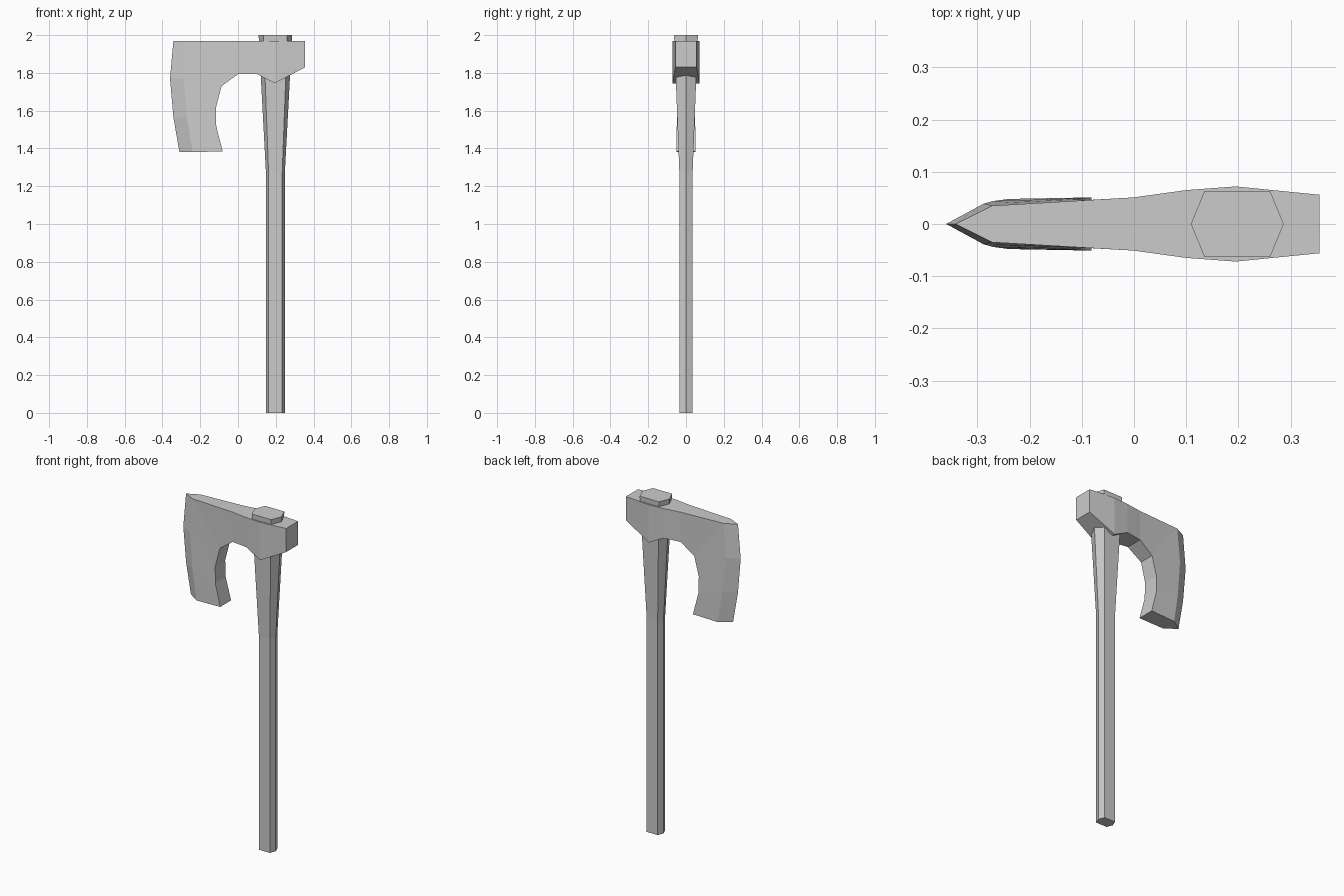
import bpy, bmesh

if "Cube" in bpy.data.objects:
    bpy.data.objects.remove(bpy.data.objects["Cube"])


def loft(name, sections):
    """Skin a list of equal-length closed rings and cap both ends."""
    bm = bmesh.new()
    rings = [[bm.verts.new(p) for p in s] for s in sections]
    n = len(rings[0])
    for a, b in zip(rings, rings[1:]):
        for i in range(n):
            j = (i + 1) % n
            bm.faces.new((a[i], a[j], b[j], b[i]))
    bm.faces.new(rings[0])
    bm.faces.new(rings[-1])
    bmesh.ops.recalc_face_normals(bm, faces=bm.faces[:])
    mesh = bpy.data.meshes.new(name)
    bm.to_mesh(mesh)
    bm.free()
    obj = bpy.data.objects.new(name, mesh)
    bpy.context.collection.objects.link(obj)
    return obj


# Handle: six-sided shaft that flares toward the top
def hexagon(z, rx, flat, ry, cx=0.198):
    pts = [(rx, 0), (flat, ry), (-flat, ry), (-rx, 0), (-flat, -ry), (flat, -ry)]
    return [(cx + x, y, z) for x, y in pts]


loft("handle", [
    hexagon(0.0, 0.050, 0.036, 0.035),
    hexagon(1.27, 0.050, 0.036, 0.035),
    hexagon(2.0, 0.089, 0.063, 0.063),
])

# Axe head: each station has ridge point, outer shoulder and inner edge
# (ridge x, outer x, outer z, outer half-width, inner x, inner z, inner half-width)
stations = [
    (0.356, 0.356, 1.97, 0.056, 0.356, 1.83, 0.056),
    (0.195, 0.195, 1.97, 0.072, 0.195, 1.745, 0.072),
    (0.10, 0.10, 1.97, 0.065, 0.10, 1.794, 0.065),
    (0.0, 0.0, 1.97, 0.051, 0.0, 1.793, 0.051),
    (-0.342, -0.272, 1.97, 0.035, -0.087, 1.73, 0.046),
    (-0.360, -0.288, 1.77, 0.039, -0.117, 1.615, 0.047),
    (-0.342, -0.270, 1.565, 0.044, -0.115, 1.515, 0.049),
    (-0.310, -0.240, 1.38, 0.048, -0.081, 1.385, 0.051),
]
loft("axe_head", [
    [(rx, 0, oz), (ox, oy, oz), (ix, iy, iz), (ix, -iy, iz), (ox, -oy, oz)]
    for rx, ox, oz, oy, ix, iz, iy in stations
])
